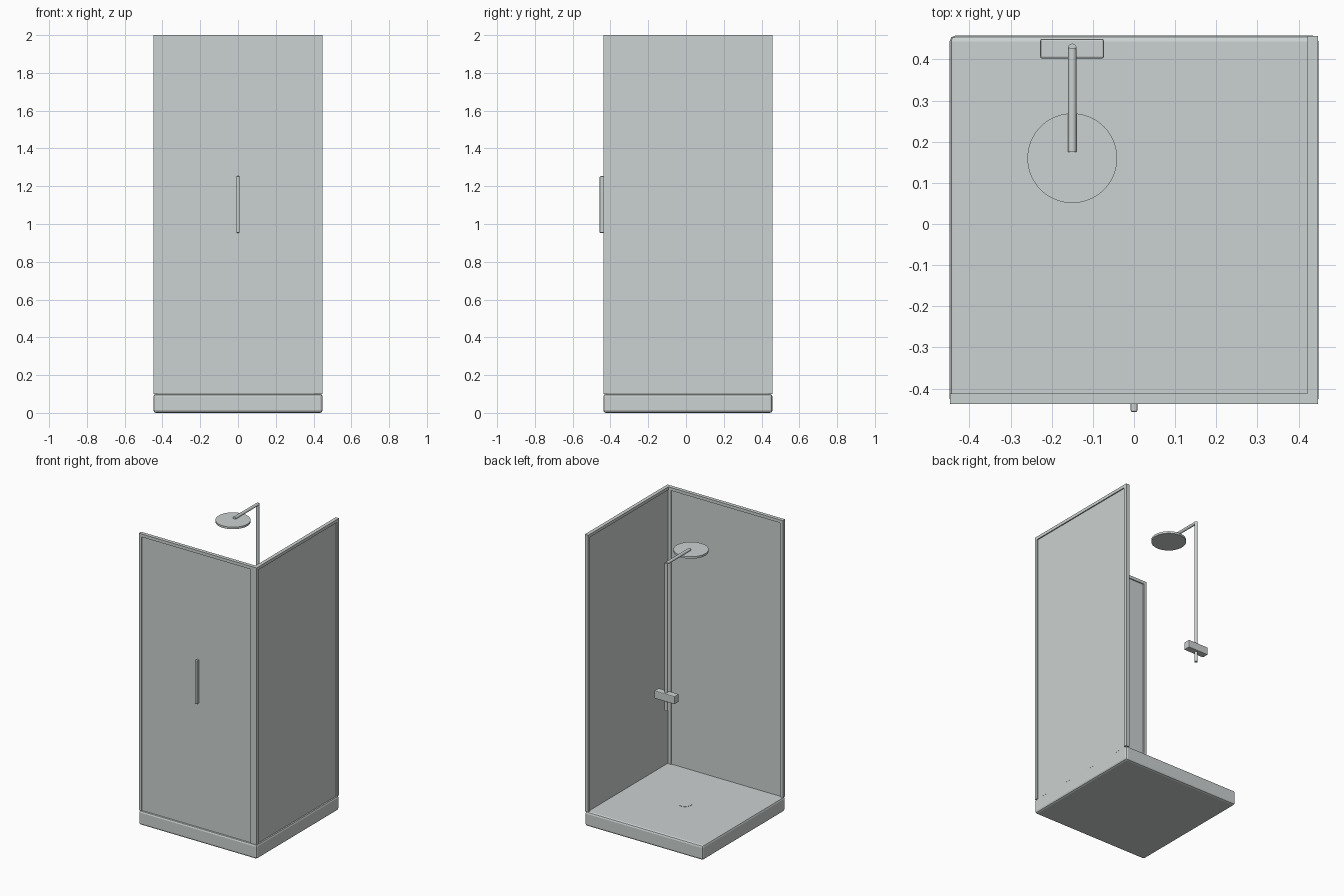
import bpy, math
from mathutils import Vector

if "Cube" in bpy.data.objects:
    bpy.data.objects.remove(bpy.data.objects["Cube"])

def material(name, rgb):
    m = bpy.data.materials.new(name)
    m.diffuse_color = (*rgb, 1)
    m.use_nodes = True
    m.node_tree.nodes["Principled BSDF"].inputs["Base Color"].default_value = m.diffuse_color
    return m

GREY = material("pale_grey", (0.60, 0.64, 0.635))

def box(name, lo, hi, bevel=0.0, segments=2):
    lo, hi = Vector(lo), Vector(hi)
    bpy.ops.mesh.primitive_cube_add(size=1, location=(lo + hi) / 2)
    o = bpy.context.object
    o.name = name
    o.scale = hi - lo
    bpy.ops.object.transform_apply(location=False, rotation=False, scale=True)
    o.data.materials.append(GREY)
    if bevel:
        b = o.modifiers.new("bevel", 'BEVEL')
        b.width, b.segments = bevel, segments
    return o

def rod(name, a, b, radius, sides=32):
    a, b = Vector(a), Vector(b)
    bpy.ops.mesh.primitive_cylinder_add(vertices=sides, radius=radius,
                                        depth=(b - a).length, location=(a + b) / 2)
    o = bpy.context.object
    o.name = name
    o.rotation_euler = (b - a).to_track_quat('Z', 'Y').to_euler()
    o.data.materials.append(GREY)
    bpy.ops.object.shade_smooth_by_angle(angle=math.radians(35))
    return o

X0, X1 = -0.448, 0.448      # tray footprint
Y0, Y1 = -0.438, 0.458
Z0, Z1 = 0.10, 2.0          # panel height
D, W = 0.025, 0.021         # frame depth and face width

# Tray and drain
box("tray", (X0, Y0, 0), (X1, Y1, Z0), 0.014)
rod("drain", (0, 0.01, 0.095), (0, 0.01, 0.102), 0.045)

# Framed panels: side rails, top rail and recessed pane
def panel(name, axis, start, end, face):
    """axis 0: panel runs along x; axis 1: panel runs along y. face = (low, high) depth."""
    def part(label, s, e, z0, z1, f):
        lo, hi = (s, f[0], z0), (e, f[1], z1)
        if axis:
            lo, hi = (f[0], s, z0), (f[1], e, z1)
        box(name + "_" + label, lo, hi)
    part("near_rail", start, start + W, Z0, Z1, face)
    part("far_rail", end - W, end, Z0, Z1, face)
    part("top_rail", start + W, end - W, Z1 - W, Z1, face)
    mid = sum(face) / 2
    part("pane", start + W, end - W, Z0, Z1 - W, (mid - 0.005, mid + 0.005))

panel("front", 0, X0 + 0.001, X1 - D, (Y0 + 0.001, Y0 + D + 0.001))
panel("right", 1, Y0 + 0.001, Y1 - 0.001, (X1 - D - 0.001, X1 - 0.001))

# Door handle
box("door_handle", (-0.008, -0.457, 0.953), (0.008, -0.43, 1.253), 0.004)

# Shower column: riser, arm, head and mixer
SX, SY = -0.15, 0.428
rod("riser", (SX, SY, 0.94), (SX, SY, 1.953), 0.0103)
rod("arm", (SX, SY, 1.948), (SX, 0.175, 1.948), 0.0103)
rod("shower_head", (SX, 0.16, 1.929), (SX, 0.16, 1.943), 0.109, 64)
box("mixer", (-0.228, 0.402, 1.01), (-0.073, 0.45, 1.064), 0.005)
